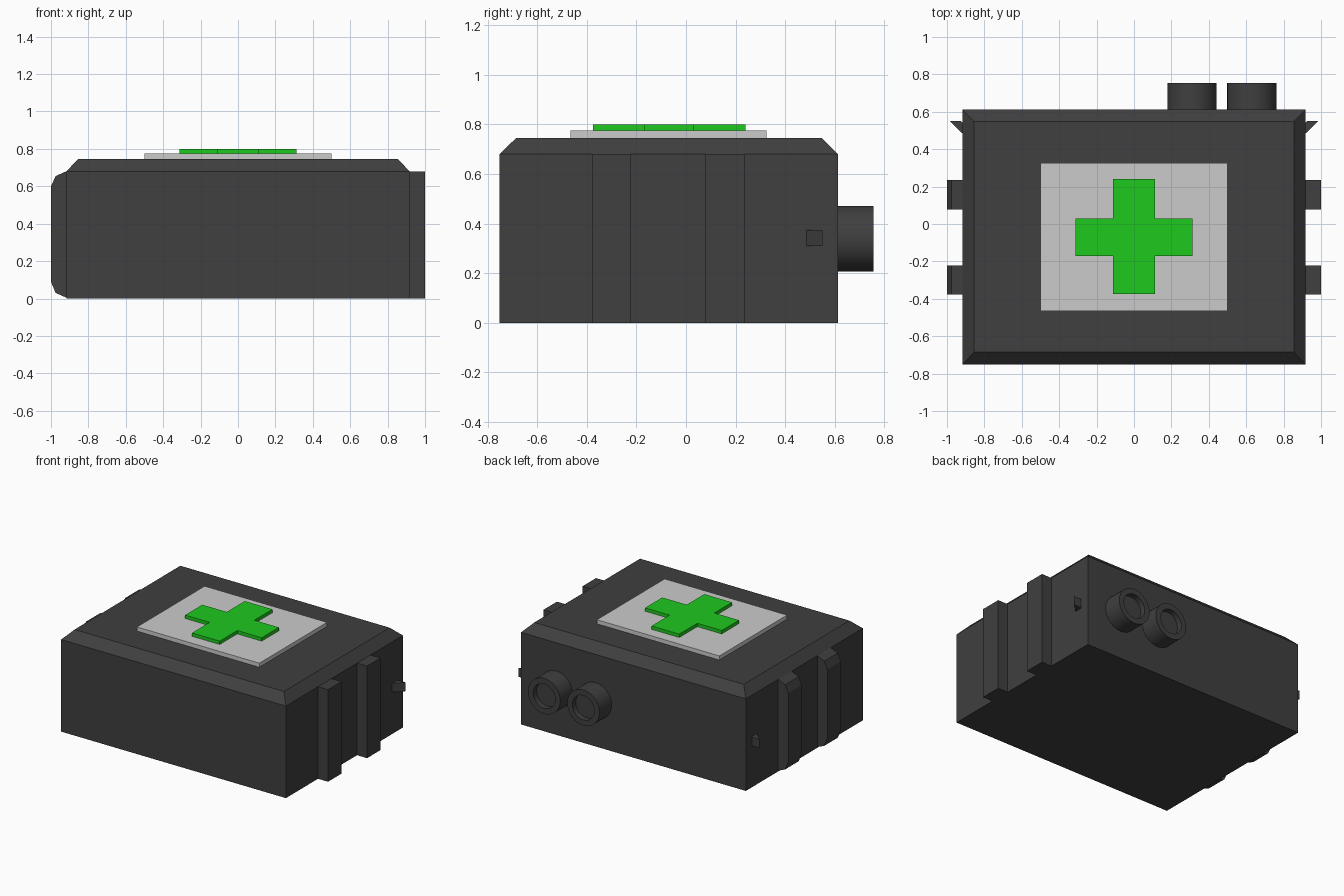
import bpy, bmesh, math
from mathutils import Vector

if "Cube" in bpy.data.objects:
    bpy.data.objects.remove(bpy.data.objects["Cube"])


def material(name, rgb):
    m = bpy.data.materials.new(name)
    m.diffuse_color = (*rgb, 1)
    m.use_nodes = True
    m.node_tree.nodes["Principled BSDF"].inputs["Base Color"].default_value = m.diffuse_color
    return m


DARK = material("dark_grey", (0.05, 0.05, 0.05))
GREEN = material("green", (0.013, 0.58, 0.013))


def finish(name, bm, mat):
    bmesh.ops.recalc_face_normals(bm, faces=bm.faces)
    me = bpy.data.meshes.new(name)
    bm.to_mesh(me)
    bm.free()
    ob = bpy.data.objects.new(name, me)
    bpy.context.collection.objects.link(ob)
    if mat:
        me.materials.append(mat)
    return ob


def prism(name, profile, direction, mat):
    """Extrude a planar outline of 3D points along a direction."""
    bm = bmesh.new()
    face = bm.faces.new([bm.verts.new(p) for p in profile])
    ext = bmesh.ops.extrude_face_region(bm, geom=[face], use_keep_orig=True)
    verts = [v for v in ext["geom"] if isinstance(v, bmesh.types.BMVert)]
    bmesh.ops.translate(bm, verts=verts, vec=Vector(direction))
    return finish(name, bm, mat)


def rect(x0, x1, y0, y1, z):
    return [(x0, y0, z), (x1, y0, z), (x1, y1, z), (x0, y1, z)]


# Case body: straight walls and a chamfered lid
bm = bmesh.new()
rings = [[bm.verts.new(p) for p in r] for r in (
    rect(-0.918, 0.918, -0.752, 0.613, 0),
    rect(-0.918, 0.918, -0.752, 0.613, 0.68),
    rect(-0.855, 0.855, -0.685, 0.548, 0.745))]
bm.faces.new(rings[0])
bm.faces.new(rings[2])
for a, b in zip(rings, rings[1:]):
    for i in range(4):
        j = (i + 1) % 4
        bm.faces.new((a[i], a[j], b[j], b[i]))
finish("case_body", bm, DARK)

# Lid plate and cross
prism("lid_plate", rect(-0.5, 0.5, -0.465, 0.325, 0.745), (0, 0, 0.03), None)
X, W = 0.313, 0.113
B, L, H, T = -0.375, -0.17, 0.03, 0.24
cross = [(-W, B), (W, B), (W, L), (X, L), (X, H), (W, H),
         (W, T), (-W, T), (-W, H), (-X, H), (-X, L), (-W, L)]
prism("cross", [(x, y, 0.775) for x, y in cross], (0, 0, 0.025), GREEN)

# Side ribs: chamfered on the left, square on the right
left_rib = [(-0.9, 0), (-0.918, 0.005), (-0.975, 0.03), (-1, 0.09), (-1, 0.6),
            (-0.975, 0.655), (-0.918, 0.68), (-0.9, 0.68)]
right_rib = [(0.9, 0), (1, 0), (1, 0.68), (0.9, 0.68)]
for side, outline in (("left", left_rib), ("right", right_rib)):
    for where, y in (("front", -0.378), ("back", 0.078)):
        prism(f"{side}_{where}_rib", [(x, y, z) for x, z in outline],
              (0, 0.157, 0), DARK)

# Strap loops with their slanted arms, on both sides
for side, s in (("left", -1), ("right", 1)):
    bm = bmesh.new()
    frame = [(s * 0.925, y, z) for y, z in
             ((0.548, 0.25), (0.672, 0.25), (0.672, 0.433), (0.548, 0.433))]
    face = bm.faces.new([bm.verts.new(p) for p in frame])
    bmesh.ops.inset_region(bm, faces=[face], thickness=0.025)
    bmesh.ops.delete(bm, geom=[face], context="FACES")
    ext = bmesh.ops.extrude_face_region(bm, geom=bm.faces[:], use_keep_orig=True)
    verts = [v for v in ext["geom"] if isinstance(v, bmesh.types.BMVert)]
    bmesh.ops.translate(bm, verts=verts, vec=(s * 0.06, 0, 0))
    finish(f"{side}_strap_loop", bm, DARK)
    arm = [(0.91, 0.485), (0.918, 0.485), (0.985, 0.55), (0.925, 0.55), (0.91, 0.535)]
    prism(f"{side}_loop_arm", [(s * x, y, 0.31) for x, y in arm], (0, 0, 0.065), DARK)

# Round sockets on the back, revolved with a recessed end
for name, cx in (("inner_socket", 0.31), ("outer_socket", 0.63)):
    bm = bmesh.new()
    pts = [(0, 0.60), (0.132, 0.60), (0.132, 0.755), (0.09, 0.755), (0.09, 0.715), (0, 0.715)]
    vs = [bm.verts.new((cx + r, y, 0.34)) for r, y in pts]
    edges = [bm.edges.new(e) for e in zip(vs, vs[1:])]
    bmesh.ops.spin(bm, geom=vs + edges, cent=(cx, 0, 0.34), axis=(0, 1, 0),
                   angle=math.tau, steps=32)
    bmesh.ops.remove_doubles(bm, verts=bm.verts, dist=0.0005)
    ob = finish(name, bm, DARK)
    bpy.ops.object.select_all(action="DESELECT")
    ob.select_set(True)
    bpy.context.view_layer.objects.active = ob
    bpy.ops.object.shade_smooth_by_angle(angle=math.radians(30))
